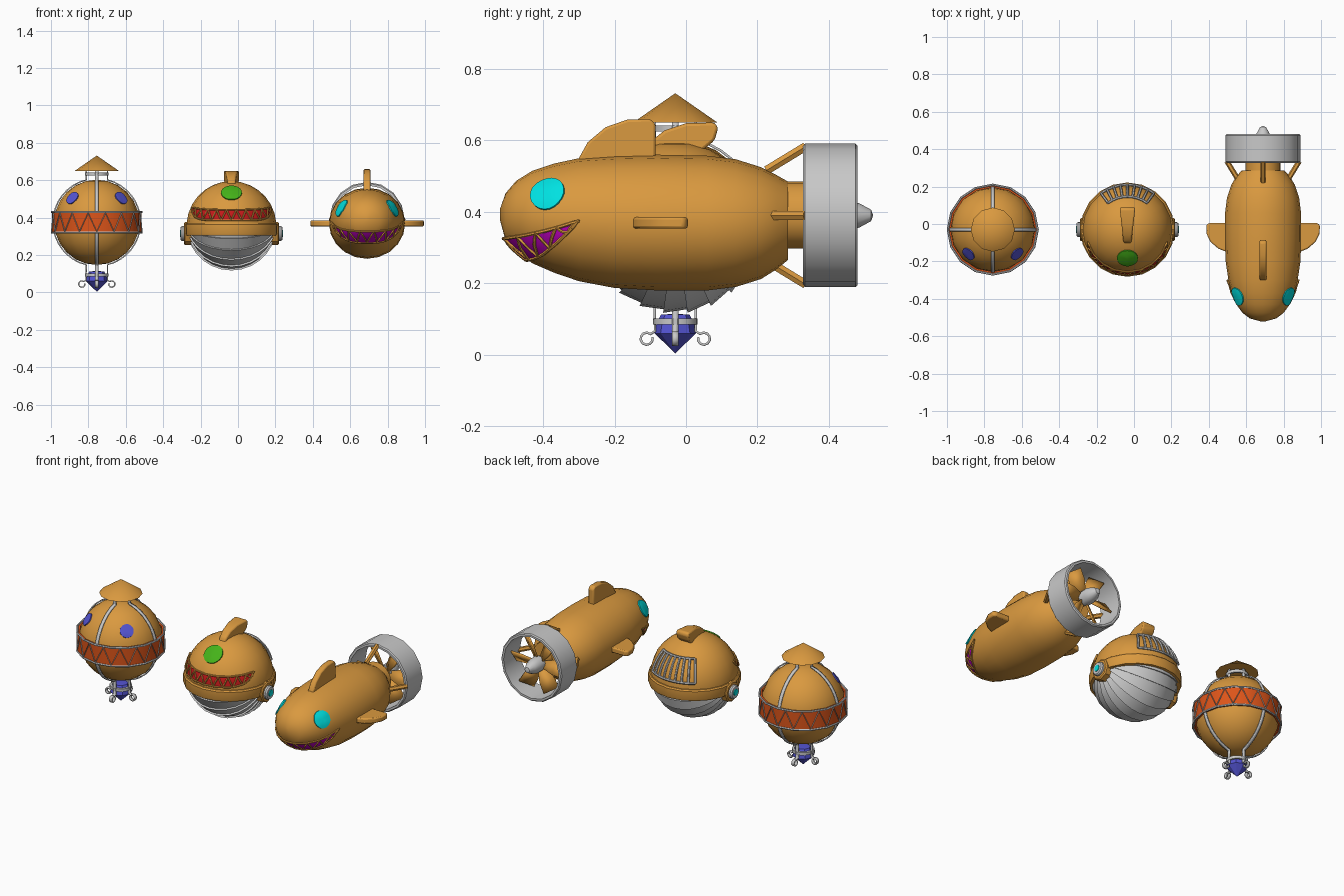
import bpy, bmesh
from math import sin, cos, pi, radians
from mathutils import Vector
from mathutils.bvhtree import BVHTree

cube = bpy.data.objects.get("Cube")
if cube:
    bpy.data.objects.remove(cube)


def material(name, *rgb):
    m = bpy.data.materials.new(name)
    m.use_nodes = True
    m.diffuse_color = (*rgb, 1)
    m.node_tree.nodes["Principled BSDF"].inputs["Base Color"].default_value = (*rgb, 1)
    return m


ORANGE = material("golden orange", 0.70, 0.32, 0.05)
GREY = material("light grey", 0.58, 0.58, 0.58)
VERMILION = material("vermilion", 0.72, 0.09, 0.01)
RED = material("deep red", 0.55, 0.01, 0.01)
PURPLE = material("purple", 0.5, 0.0, 0.5)
BLUE = material("blue", 0.09, 0.09, 0.65)
CYAN = material("cyan", 0.0, 0.75, 0.75)
GREEN = material("green", 0.06, 0.45, 0.01)


def add(name, mesh, mat, angle=35):
    mesh.materials.clear()
    mesh.materials.append(mat)
    mesh.shade_smooth()
    mesh.set_sharp_from_angle(angle=radians(angle))
    ob = bpy.data.objects.new(name, mesh)
    bpy.context.collection.objects.link(ob)
    return ob


def loft(name, rings, mat, closed=True, caps=False, thick=0, bevel=0, angle=35):
    """Skin a list of equally long point rings."""
    bm = bmesh.new()
    rows = [[bm.verts.new(p) for p in ring] for ring in rings]
    n = len(rows[0])
    for a, b in zip(rows, rows[1:]):
        for i in range(n if closed else n - 1):
            j = (i + 1) % n
            bm.faces.new((a[i], a[j], b[j], b[i]))
    if caps:
        bm.faces.new(rows[0])
        bm.faces.new(rows[-1])
    bmesh.ops.remove_doubles(bm, verts=bm.verts, dist=1e-5)
    bmesh.ops.recalc_face_normals(bm, faces=bm.faces)
    mesh = bpy.data.meshes.new(name)
    bm.to_mesh(mesh)
    bm.free()
    ob = add(name, mesh, mat, angle)
    if thick:
        mod = ob.modifiers.new("thickness", 'SOLIDIFY')
        mod.thickness, mod.offset = thick, 0
    if bevel:
        mod = ob.modifiers.new("soft edges", 'BEVEL')
        mod.width, mod.segments = bevel, 2
    return ob


def lathe(name, profile, n, mat, origin, axis='Z', caps=False, angle=35):
    """Revolve (radius, height) points about an axis through the origin."""
    def put(r, h, a):
        u, v = r * cos(a), r * sin(a)
        return Vector(origin) + Vector({'X': (h, u, v), 'Y': (u, h, v), 'Z': (u, v, h)}[axis])
    rings = [[put(r, h, 2 * pi * i / n) for i in range(n)] for r, h in profile]
    return loft(name, rings, mat, caps=caps, angle=angle)


def tube(name, paths, r, mat, cyclic=False):
    cu = bpy.data.curves.new(name, 'CURVE')
    cu.dimensions, cu.bevel_depth, cu.bevel_resolution = '3D', r, 1
    cu.use_fill_caps = True
    for pts in paths:
        s = cu.splines.new('POLY')
        s.points.add(len(pts) - 1)
        s.use_cyclic_u = cyclic
        for q, p in zip(s.points, pts):
            q.co = (*p, 1)
    tmp = bpy.data.objects.new(name, cu)
    mesh = bpy.data.meshes.new_from_object(tmp)
    bpy.data.objects.remove(tmp)
    return add(name, mesh, mat, 50)


def surface(ob):
    m = ob.data
    return BVHTree.FromPolygons([v.co for v in m.vertices], [p.vertices for p in m.polygons])


def eye(name, tree, centre, normal, radius, mat):
    """Round plate draped over a surface."""
    c, n = Vector(centre), Vector(normal).normalized()
    u = n.cross((0, 0, 1)).normalized()
    v = n.cross(u)
    rings = []
    for k, off in ((0, .006), (.35, .006), (.7, .006), (1, .006), (1, -.006)):
        ring = []
        for i in range(20):
            a = 2 * pi * i / 20
            start = c + n * .2 + (u * cos(a) + v * sin(a)) * radius * k
            ring.append(tree.ray_cast(start, -n)[0] + n * off)
        rings.append(ring)
    loft(name, rings, mat)


def mouth(name, tree, origin, spread, top, bottom, teeth, mat):
    """Grinning plate draped over a surface, with zigzag teeth lines."""
    ox, oy = origin

    def at(t, k, off=.005):
        d = Vector((sin(t * spread), -cos(t * spread), 0))
        z = bottom(t) + (top(t) - bottom(t)) * k
        return tree.ray_cast(Vector((ox, oy, z)), d)[0] + d * off
    ts = [i / 20 - 1 for i in range(41)]
    loft(name, [[at(t, k / 4) for t in ts] for k in range(5)], mat, closed=False)
    zig = []
    for i in range(teeth):
        for s in range(4):
            k = s / 4 if i % 2 else 1 - s / 4
            zig.append(at(2 * (i + s / 4) / teeth - 1, k, .007))
    zig.append(at(1, 1))
    rim = [at(t, 1) for t in ts] + [at(t, 0) for t in ts[-2:0:-1]]
    tube(name + "_teeth", [zig], .0045, ORANGE)
    tube(name + "_lips", [rim], .005, ORANGE, cyclic=True)


def arc(r, zc, a0, a1, n):
    """(radius, height) points on a sphere between two elevations."""
    angles = [radians(a0 + (a1 - a0) * i / n) for i in range(n + 1)]
    return [(r * cos(a), zc + r * sin(a)) for a in angles]


# Lantern balloon
LX, LY, LZ = -.755, -.03, .375
L = (LX, LY, 0)
ball = lathe("balloon", arc(.228, LZ, -90, 90, 12), 20, ORANGE, L)
lathe("balloon_band", [(.225, .32), (.24, .32), (.24, .43), (.225, .43), (.225, .32)], 16, VERMILION, L)


def around(r, z, n, phase=0):
    return [(LX + r * cos(2 * pi * (i + phase) / n), LY + r * sin(2 * pi * (i + phase) / n), z) for i in range(n)]


tube("band_rims", [around(.24, z, 16) for z in (.32, .43)], .006, GREY, cyclic=True)
low, high = around(.241, .325, 16), around(.241, .425, 16)
mid = [(Vector(high[i]) + Vector(high[(i + 1) % 16])) / 2 for i in range(16)]
tube("band_zigzag", [[p for pair in zip(low, mid) for p in pair]], .004, GREY, cyclic=True)
for side, sx in (("right", -1), ("left", 1)):
    n = Vector((sx, -1, 1)).normalized()
    eye("balloon_eye_" + side, surface(ball), Vector((LX, LY, LZ)) + n * .22, n, .038, BLUE)
lathe("roof", [(0, .655), (.118, .65), (0, .732)], 12, ORANGE, L, angle=20)
lathe("roof_collar", [(.05, .625), (.062, .625), (.062, .642), (.05, .642), (.05, .625)], 16, GREY, L)
# Metal ribs run from the roof to curled feet
path = [(.057, .655), (.057, .61)] + arc(.234, LZ, 76, -76, 16) + [(.057, .14), (.057, .066)]
path += [(.08 + .017 * cos(a), .045 + .017 * sin(a)) for a in [radians(130 - 36 * i) for i in range(10)]]
for i in range(4):
    d = Vector((cos(i * pi / 2), sin(i * pi / 2), 0))
    w = d.cross((0, 0, 1)) * .009
    centre = [Vector((LX, LY, z)) + d * r for r, z in path]
    loft(f"rib_{i + 1}", [[p - w for p in centre], [p + w for p in centre]], GREY, closed=False, thick=.007)
lathe("gondola", [(0, .004), (.058, .06), (.052, .09), (.04, .112), (0, .115)], 8, BLUE, L, angle=10)
lathe("gondola_ring", [(.048, .085), (.062, .085), (.062, .102), (.048, .102), (.048, .085)], 12, GREY, L)

# Helmet ball
HX, HY, HZ = -.035, -.03, .355
H = (HX, HY, 0)
dome = lathe("helmet_dome", arc(.24, HZ, -8, 90, 8), 20, ORANGE, H)
helmet = surface(dome)
lathe("helmet_rim", [(.225, .305), (.248, .305), (.252, .315), (.252, .362), (.246, .37), (.225, .37), (.225, .305)],
      20, ORANGE, H)
# Overlapping jaw plates hinge on the side bosses
rows = []
for k in range(11):
    for a, r in ((k, .24), (k + 1, .23)):
        a = pi * (1 + a / 11)
        rows.append([(HX + r * cos(t), HY + r * sin(t) * cos(a), HZ + r * sin(t) * sin(a))
                     for t in [pi * i / 14 for i in range(15)]])
loft("jaw_plates", rows, GREY, closed=False, angle=30)
for side, s in (("right", -1), ("left", 1)):
    o = (HX, HY, .315)
    lathe("hinge_plate_" + side, [(.062, s * .2), (.062, s * .248), (.055, s * .254)], 8, ORANGE, o, 'X', caps=True)
    lathe("hinge_boss_" + side, [(.04, s * .24), (.04, s * .264), (.034, s * .272)], 16, GREY, o, 'X', caps=True)
    lathe("hinge_lens_" + side, [(.02, s * .27), (.018, s * .276)], 12, CYAN, o, 'X', caps=True)
eye("helmet_eye", helmet, (HX, HY - .15, HZ + .175), (0, -.15, .175), .056, GREEN)
mouth("helmet_mouth", helmet, (HX, HY), radians(72), lambda t: .442 + .012 * t * t,
      lambda t: .386 + .068 * abs(t) ** 5, 22, RED)
crest = [(-.11, .56), (-.095, .6), (-.06, .628), (0, .648), (.08, .65), (.09, .635), (.08, .6), (.05, .575), (.04, .56)]
loft("crest", [[(HX + s * (.02 + .022 * (y + .11) / .2), y, z) for y, z in crest] for s in (-1, 1)],
     ORANGE, caps=True, bevel=.008)


def grille(az, el):
    az, el, r = radians(az), radians(el), .246
    return (HX + r * cos(el) * sin(az), HY + r * cos(el) * cos(az), HZ + r * sin(el))


tube("back_grille", [[grille(-36 + 9 * i, 12 + 8 * j) for j in range(5)] for i in range(9)]
     + [[grille(-36 + 9 * i, el) for i in range(9)] for el in (12, 44)], .007, GREY)

# Shark airship: rings of (y, half width, top, bottom)
SX, SZ = .69, .39
hull_rings = [(-.52, .015, .41, .375), (-.505, .07, .452, .32), (-.475, .11, .487, .29), (-.43, .143, .515, .256),
              (-.37, .168, .535, .23), (-.3, .185, .55, .206), (-.2, .2, .557, .187), (-.08, .204, .56, .18),
              (.06, .203, .557, .18), (.14, .193, .547, .19), (.21, .17, .525, .212), (.255, .142, .502, .24),
              (.285, .115, .485, .265), (.285, .094, .485, .297), (.328, .094, .485, .297)]
hull = loft("shark_hull", [[(SX + w * cos(2 * pi * i / 20), y, (t + b) / 2 + (t - b) / 2 * sin(2 * pi * i / 20))
                            for i in range(20)] for y, w, t, b in hull_rings], ORANGE, caps=True)
skin = surface(hull)
for side, s in (("right", -1), ("left", 1)):
    eye("shark_eye_" + side, skin, (SX + s * .143, -.39, .455), (s * .8, -.36, .45), .05, CYAN)
mouth("shark_mouth", skin, (SX, -.3), pi / 2, lambda t: .325 + .05 * t * t,
      lambda t: .265 + .11 * abs(t) ** 3, 18, PURPLE)
# Fins share one outline of (y, reach)
fin = [(-.225, -.05), (-.215, 0), (-.19, .045), (-.14, .087), (-.08, .108), (-.015, .11), (0, .095), (0, -.05)]
loft("dorsal_fin", [[(SX + s, y - .085, .55 + h) for y, h in fin] for s in (-.018, .018)],
     ORANGE, caps=True, bevel=.007)
for side, s in (("right", -1), ("left", 1)):
    loft("side_fin_" + side, [[(SX + s * (.194 + h), y * .72 + .005, .369 + d) for y, h in fin] for d in (-.016, .016)],
         ORANGE, caps=True, bevel=.007)
# Propeller and shroud
S = (SX, 0, SZ)
lathe("shroud", [(.183, .327), (.195, .327), (.201, .333), (.201, .474), (.195, .48), (.183, .48), (.183, .327)],
      16, GREY, S, 'Y')
lathe("propeller_shaft", [(.035, .32), (.035, .42)], 12, ORANGE, S, 'Y', caps=True)
lathe("propeller_hub", [(0, .4), (.044, .405), (.044, .45), (.034, .485), (.016, .518), (0, .524)], 12, GREY, S, 'Y')
for i in range(6):
    a = pi * i / 3
    out, across = Vector((cos(a), 0, sin(a))), Vector((-sin(a) * .8, .6, cos(a) * .8))
    hub = Vector((SX, .405, SZ))
    loft(f"propeller_blade_{i + 1}", [[hub + out * r - across * w, hub + out * r + across * w]
                                      for r, w in ((.03, .02), (.1, .042), (.165, .046))],
         ORANGE, closed=False, thick=.01)
for i, side in enumerate(("left", "top", "right", "bottom")):
    d = Vector((cos(i * pi / 2), 0, sin(i * pi / 2)))
    foot, head = .14, .193
    tube("shroud_strut_" + side, [[Vector((SX, .225, SZ)) + d * foot * .9, Vector((SX, .335, SZ)) + d * head]],
         .014, ORANGE)
